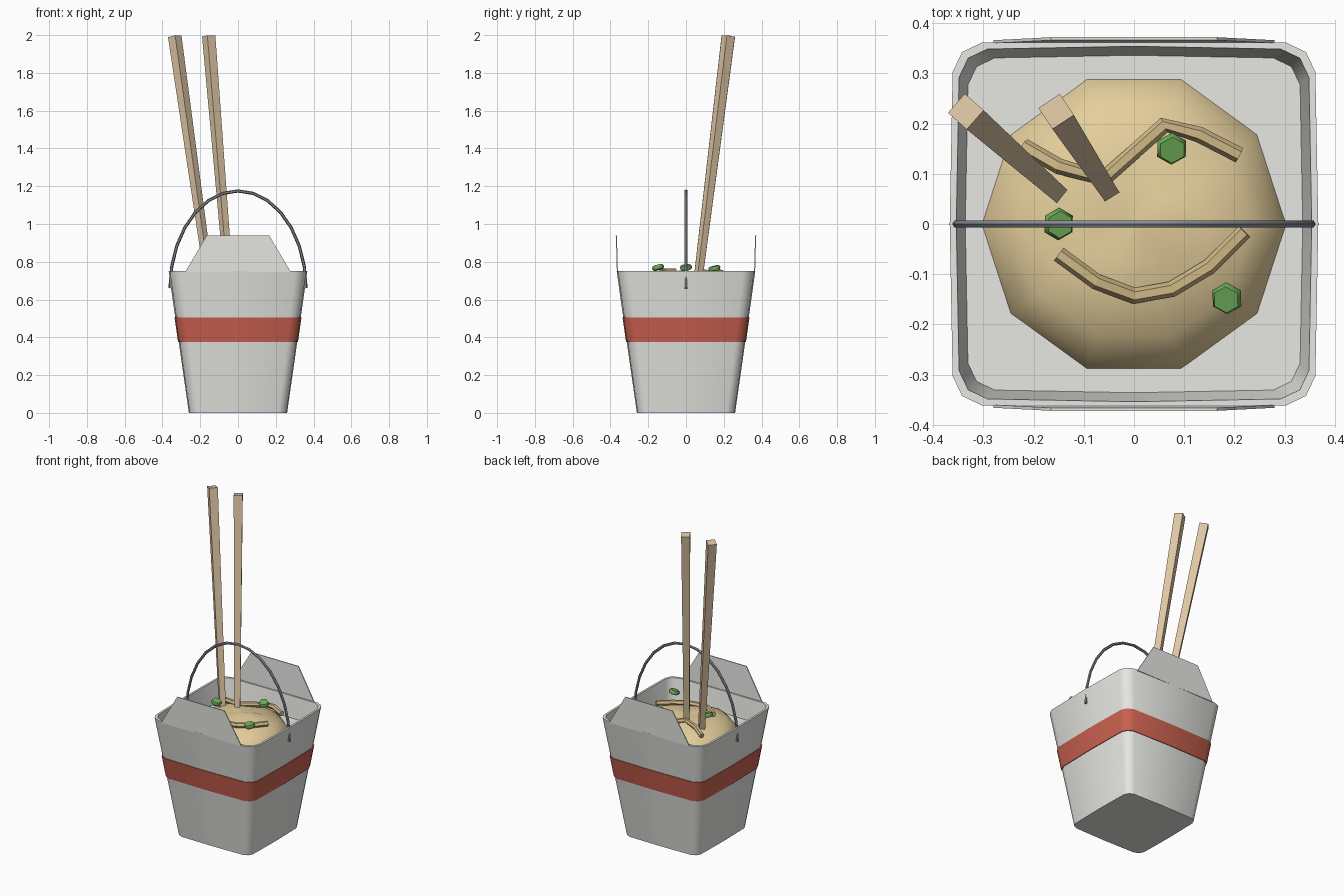
import bpy, bmesh, math
from mathutils import Vector, Euler

if "Cube" in bpy.data.objects:
    bpy.data.objects.remove(bpy.data.objects["Cube"])


def material(name, rgb):
    m = bpy.data.materials.new(name)
    m.diffuse_color = (*rgb, 1)
    m.use_nodes = True
    m.node_tree.nodes["Principled BSDF"].inputs["Base Color"].default_value = m.diffuse_color
    return m


PAPER = material("paper", (0.80, 0.80, 0.77))
RED = material("red_band", (0.60, 0.12, 0.08))
WIRE = material("wire", (0.25, 0.26, 0.29))
NOODLE = material("noodle", (0.78, 0.62, 0.33))
STRAND = material("strand", (0.62, 0.48, 0.24))
WOOD = material("wood", (0.74, 0.57, 0.38))
GREEN = material("green", (0.16, 0.42, 0.10))


def loft(name, rings, mat, closed=False, smooth=None):
    """Skin equal-length rings of points; cap both ends unless closed."""
    bm = bmesh.new()
    vs = [[bm.verts.new(p) for p in r] for r in rings]
    n = len(vs[0])
    pairs = list(zip(vs, vs[1:])) + ([(vs[-1], vs[0])] if closed else [])
    for a, b in pairs:
        for i in range(n):
            j = (i + 1) % n
            bm.faces.new((a[i], a[j], b[j], b[i]))
    if not closed:
        bm.faces.new(vs[0][::-1])
        bm.faces.new(vs[-1])
    bmesh.ops.recalc_face_normals(bm, faces=bm.faces)
    me = bpy.data.meshes.new(name)
    bm.to_mesh(me)
    bm.free()
    ob = bpy.data.objects.new(name, me)
    bpy.context.collection.objects.link(ob)
    me.materials.append(mat)
    if smooth:
        bpy.ops.object.select_all(action='DESELECT')
        ob.select_set(True)
        bpy.context.view_layer.objects.active = ob
        bpy.ops.object.shade_smooth_by_angle(angle=math.radians(smooth))
    return ob


def squircle(a, z, n=16, p=0.2):
    """Rounded-square ring of half-width a."""
    f = lambda v: math.copysign(abs(v) ** p, v) if abs(v) > 1e-6 else 0
    return [Vector((a * f(math.cos(t)), a * f(math.sin(t)), z))
            for t in (2 * math.pi * i / n for i in range(n))]


def tube(name, path, radii, sides, mat, smooth=None, up=Vector((0, 0, 1)), turn=0.0):
    """Sweep a polygon along a path."""
    path = [Vector(p) for p in path]
    rings = []
    for i, p in enumerate(path):
        d = (path[min(i + 1, len(path) - 1)] - path[max(i - 1, 0)]).normalized()
        u = d.cross(up).normalized()
        v = u.cross(d)
        r = radii[i] if isinstance(radii, list) else radii
        rings.append([p + r * (u * math.cos(t) + v * math.sin(t))
                      for t in (2 * math.pi * k / sides + turn for k in range(sides))])
    return loft(name, rings, mat, smooth=smooth)


# Carton with thick rim and raised inner floor
TOP = 0.75
half = lambda z: 0.26 + 0.107 * z / TOP
loft("carton", [squircle(half(0), 0), squircle(half(TOP), TOP),
                squircle(0.354, TOP), squircle(0.336, 0.62)], PAPER, smooth=40)

# Red band
lo, hi = 0.375, 0.505
loft("band", [squircle(half(lo) + 0.004, lo), squircle(half(hi) + 0.004, hi),
              squircle(half(hi) - 0.004, hi), squircle(half(lo) - 0.004, lo)],
     RED, closed=True, smooth=40)

# Front and back flaps
for name, s in (("front_flap", -1), ("back_flap", 1)):
    profile = [(-0.28, 0.745, 0), (0.28, 0.745, 0), (0.165, 0.94, 0.006), (-0.165, 0.94, 0.006)]
    loft(name, [[Vector((x, s * (y0 + dy), z)) for x, z, dy in profile]
                for y0 in (0.360, 0.366)], PAPER)

# Wire handle
arc = [(0.36 * math.cos(t), 0, 0.66 + 0.515 * math.sin(t))
       for t in (math.pi * i / 14 for i in range(15))]
tube("handle", arc, 0.0085, 6, WIRE, smooth=40, up=Vector((0, 1, 0)))

# Lumpy noodle mound
rings = []
for r, z in ((0.305, 0.615), (0.285, 0.66), (0.235, 0.70), (0.16, 0.728), (0.08, 0.74), (0.015, 0.743)):
    ring = []
    for i in range(10):
        t = 2 * math.pi * i / 10
        bump = 0.008 * math.sin(3 * t + 9 * r) if 0.05 < r < 0.3 else 0
        ring.append(Vector((r * math.cos(t), r * math.sin(t), z + bump)))
    rings.append(ring)
loft("noodle_mound", rings, NOODLE, smooth=60)

# Loose noodle strands
tube("strand_back", [(-0.22, 0.155, 0.715), (-0.15, 0.115, 0.735), (-0.06, 0.09, 0.745),
                     (0.06, 0.197, 0.735), (0.13, 0.178, 0.745), (0.21, 0.137, 0.74)],
     0.016, 6, STRAND)
tube("strand_front", [(-0.15, -0.06, 0.75), (-0.075, -0.115, 0.75), (0, -0.143, 0.735),
                      (0.075, -0.13, 0.735), (0.15, -0.085, 0.735), (0.22, -0.015, 0.74)],
     0.016, 6, STRAND)

# Green garnish slices
for i, (loc, tilt) in enumerate((((0.075, 0.15, 0.765), (0.25, 0.1, 0)),
                                 ((-0.15, 0.0, 0.77), (0.1, 0.25, 0)),
                                 ((0.185, -0.148, 0.77), (0.25, -0.15, 0)))):
    m = Euler(tilt).to_matrix()
    loft(f"garnish_{i + 1}",
         [[Vector(loc) + m @ Vector((r * math.sin(math.pi * k / 3), r * math.cos(math.pi * k / 3), z))
           for k in range(6)] for r, z in ((0.027, -0.012), (0.033, 0), (0.027, 0.012))],
         GREEN, smooth=60)

# Tapered square chopsticks
for name, tip, end in (("chopstick_left", (-0.147, 0.058, 0.66), (-0.335, 0.224, 1.994)),
                       ("chopstick_right", (-0.046, 0.058, 0.66), (-0.155, 0.224, 1.995))):
    tube(name, [tip, end], [0.023, 0.036], 4, WOOD, turn=math.pi / 4)
